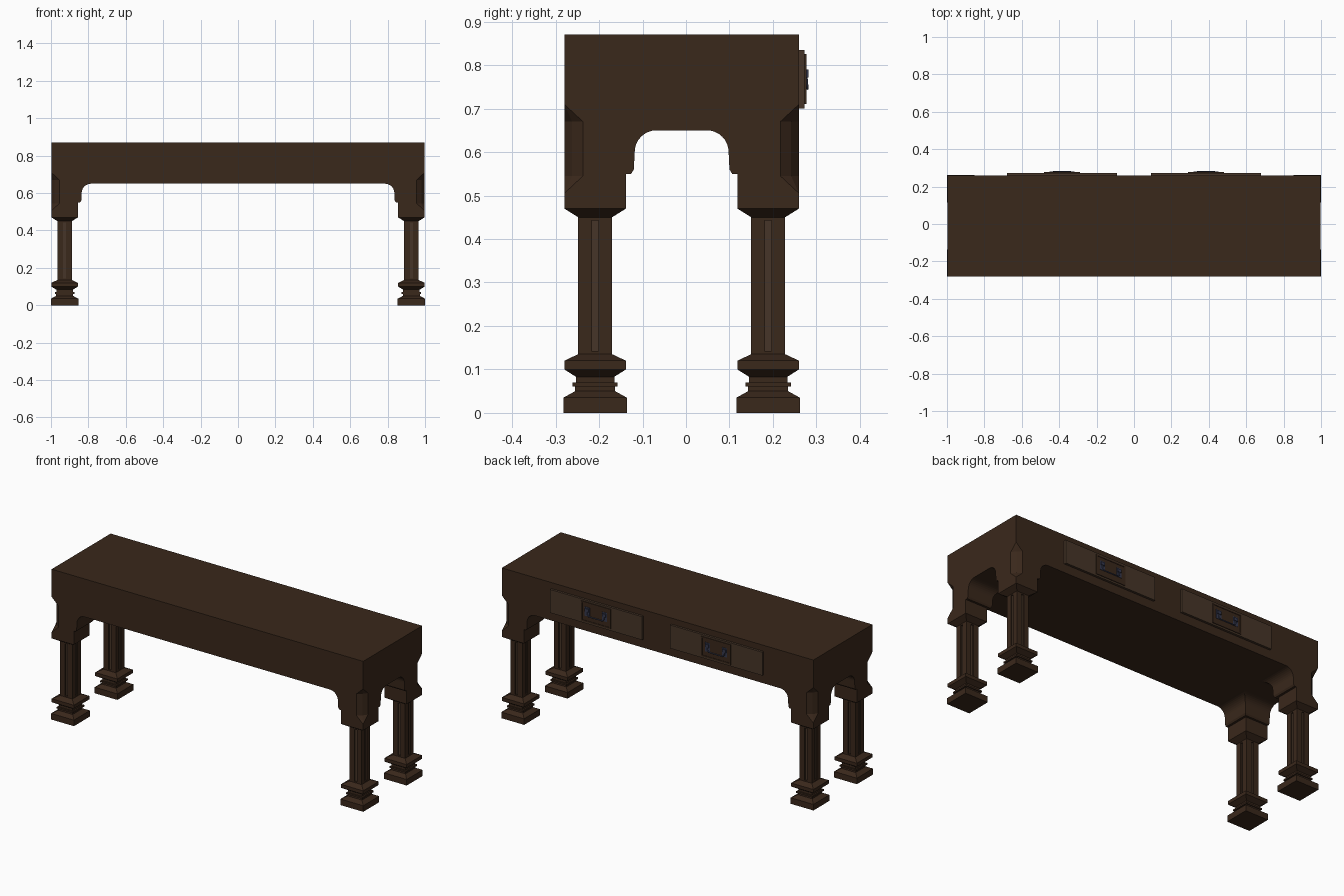
import bpy, bmesh, math

if "Cube" in bpy.data.objects:
    bpy.data.objects.remove(bpy.data.objects["Cube"])

YC = -0.01          # table centre in y (handles stick out at the back)
HX, HY = 0.998, 0.27


def material(name, rgb):
    m = bpy.data.materials.new(name)
    m.diffuse_color = (*rgb, 1)
    m.use_nodes = True
    m.node_tree.nodes["Principled BSDF"].inputs["Base Color"].default_value = m.diffuse_color
    return m


WOOD = material("dark_wood", (0.042, 0.021, 0.011))
PANEL = material("panel_wood", (0.062, 0.036, 0.021))
METAL = material("blue_metal", (0.035, 0.04, 0.075))


def finish(bm, name, mat):
    bmesh.ops.remove_doubles(bm, verts=bm.verts, dist=1e-5)
    bmesh.ops.recalc_face_normals(bm, faces=bm.faces)
    me = bpy.data.meshes.new(name)
    bm.to_mesh(me)
    bm.free()
    me.materials.append(mat)
    ob = bpy.data.objects.new(name, me)
    bpy.context.collection.objects.link(ob)
    return ob


def loft(name, rings, mat):
    """Skin a stack of equal-length point rings and cap both ends."""
    bm = bmesh.new()
    vs = [[bm.verts.new(p) for p in r] for r in rings]
    n = len(rings[0])
    for a, b in zip(vs, vs[1:]):
        for i in range(n):
            j = (i + 1) % n
            bm.faces.new((a[i], a[j], b[j], b[i]))
    bm.faces.new(vs[0])
    bm.faces.new(vs[-1])
    return finish(bm, name, mat)


def box(name, lo, hi, mat):
    (a, b, c), (d, e, f) = lo, hi
    return loft(name, [[(a, b, z), (d, b, z), (d, e, z), (a, e, z)] for z in (c, f)], mat)


def edge_cut(c):
    """Two-faced chamfer as insets from an outer corner."""
    return [(0, c), (c * 0.42, c * 0.42), (c, 0)]


# table body, with the corner chamfers running out to points
rings = []
for z, c in ((0.65, 0.043), (0.67, 0.043), (0.71, 0), (0.87, 0)):
    ring = []
    for sx, sy in ((1, 1), (-1, 1), (-1, -1), (1, -1)):
        cut = edge_cut(c)
        if sx * sy < 0:
            cut.reverse()
        ring += [(sx * (HX - u), YC + sy * (HY - v), z) for u, v in cut]
    rings.append(ring)
loft("table_body", rings, WOOD)

# corner bracket: height, width, chamfer
bracket = [(0.47, 0.142, 0), (0.505, 0.142, 0), (0.545, 0.142, 0.043),
           (0.55, 0.142, 0.043), (0.55, 0.154, 0.043), (0.56, 0.160, 0.043)]
for k in range(9):
    t = math.radians(k * 90 / 8)
    bracket.append((0.60 + 0.05 * math.sin(t), 0.212 - 0.05 * math.cos(t), 0.043))

# turned-style square foot: height, half width
foot = [(0, 0.073), (0.035, 0.073), (0.05, 0.046), (0.061, 0.046), (0.061, 0.052),
        (0.07, 0.052), (0.07, 0.044), (0.083, 0.044), (0.1, 0.071), (0.12, 0.071),
        (0.135, 0.039), (0.142, 0.039)]
neck = [(0.443, 0.039), (0.45, 0.039), (0.47, 0.071)]


def square_stack(name, cx, cy, profile):
    loft(name, [[(cx - w, cy - w, z), (cx + w, cy - w, z), (cx + w, cy + w, z),
                 (cx - w, cy + w, z)] for z, w in profile], WOOD)


def leg(sx, sy):
    tag = ("front" if sy < 0 else "back") + ("_left" if sx < 0 else "_right")
    rings = []
    for z, w, c in bracket:
        pts = [(w, w), (0, w)] + edge_cut(c) + [(w, 0)]
        rings.append([(sx * (HX - u), YC + sy * (HY - v), z) for u, v in pts])
    ob = loft(tag + "_bracket", rings, WOOD)
    cx, cy = sx * 0.927, YC + sy * 0.199
    square_stack(tag + "_foot", cx, cy, foot)
    square_stack(tag + "_neck", cx, cy, neck)
    # shaft with a groove down each face
    h, g, d = 0.039, 0.008, 0.031
    side = [(h, -h), (h, -g), (d, -g), (d, g), (h, g)]
    plan = []
    for q in range(4):
        for x, y in side:
            for _ in range(q):
                x, y = -y, x
            plan.append((x, y))
    loft(tag + "_shaft", [[(cx + x, cy + y, z) for x, y in plan] for z in (0.142, 0.443)], WOOD)
    # pale strips in the grooves
    s, t = 0.0075, 0.032
    box(tag + "_strip_x", (cx - t, cy - s, 0.142), (cx + t, cy + s, 0.443), PANEL)
    box(tag + "_strip_y", (cx - s, cy - t, 0.142), (cx + s, cy + t, 0.443), PANEL)


for sx in (-1, 1):
    for sy in (-1, 1):
        leg(sx, sy)


def drawer(cx, tag):
    box(tag + "_drawer_front", (cx - 0.295, 0.25, 0.70), (cx + 0.295, 0.273, 0.835), PANEL)
    # raised plate with a rim
    box(tag + "_drawer_plate", (cx - 0.095, 0.26, 0.71), (cx + 0.095, 0.2745, 0.825), WOOD)
    for z in (0.71, 0.817):
        box(tag + "_plate_rail", (cx - 0.095, 0.27, z), (cx + 0.095, 0.277, z + 0.008), WOOD)
    for x in (-0.095, 0.087):
        box(tag + "_plate_stile", (cx + x, 0.27, 0.718), (cx + x + 0.008, 0.277, 0.817), WOOD)
    # drop handle
    for s in (-1, 1):
        x = cx + s * 0.055
        box(tag + "_handle_mount", (x - 0.012, 0.272, 0.772), (x + 0.012, 0.282, 0.79), METAL)
        box(tag + "_handle_backplate", (x - 0.016, 0.272, 0.745), (x + 0.016, 0.2765, 0.797), METAL)
    cu = bpy.data.curves.new(tag + "_handle_bail", "CURVE")
    cu.dimensions = "3D"
    cu.bevel_depth = 0.0035
    cu.bevel_resolution = 1
    sp = cu.splines.new("POLY")
    path = [(-0.055, 0.276, 0.78), (-0.055, 0.278, 0.757), (-0.045, 0.279, 0.746),
            (0.045, 0.279, 0.746), (0.055, 0.278, 0.757), (0.055, 0.276, 0.78)]
    sp.points.add(len(path) - 1)
    for p, (x, y, z) in zip(sp.points, path):
        p.co = (cx + x, y, z, 1)
    cu.materials.append(METAL)
    bpy.context.collection.objects.link(bpy.data.objects.new(tag + "_handle_bail", cu))


drawer(-0.385, "left")
drawer(0.385, "right")
